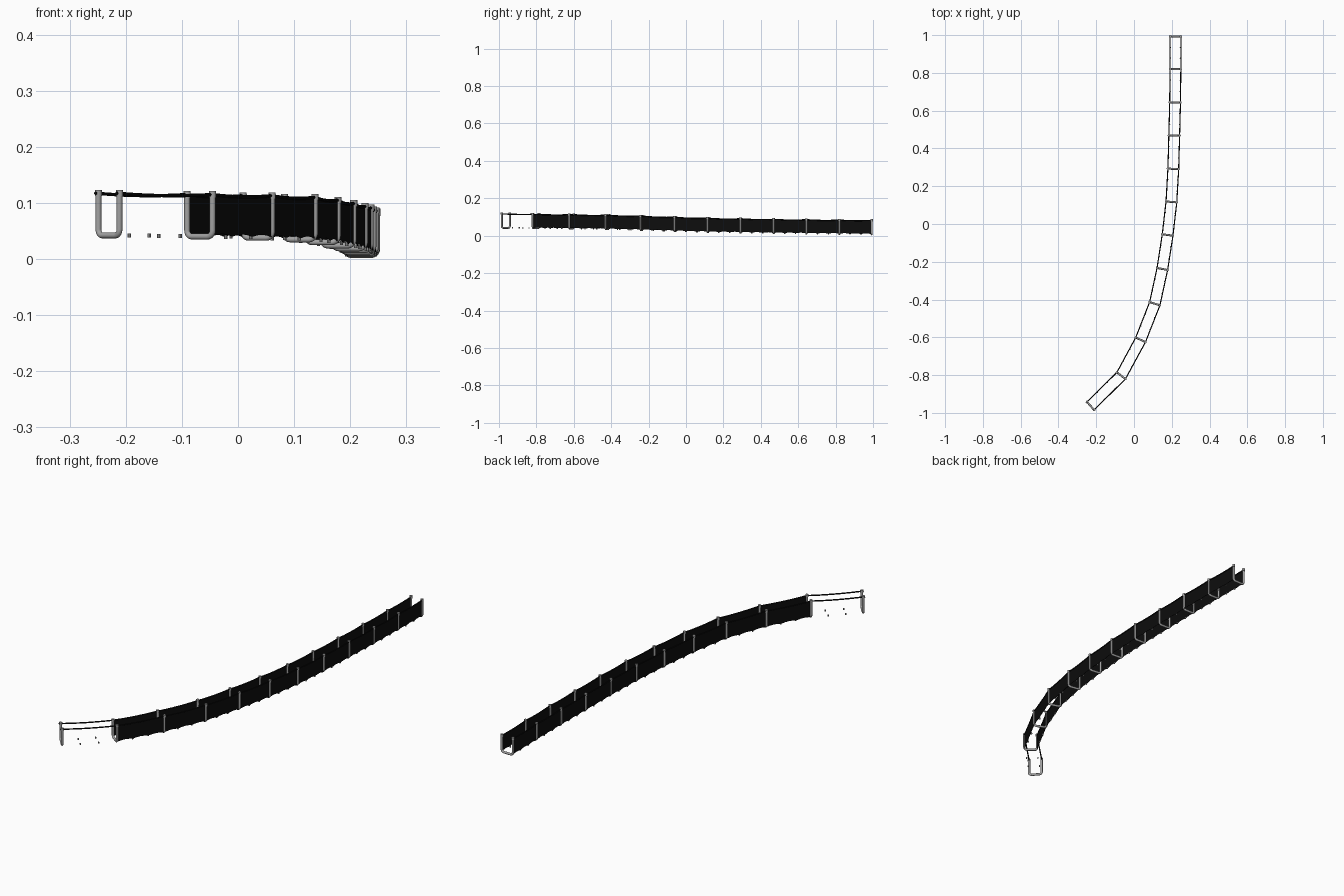
import bpy, bmesh, math
from mathutils import Vector

if "Cube" in bpy.data.objects:
    bpy.data.objects.remove(bpy.data.objects["Cube"])


def material(name, rgb):
    m = bpy.data.materials.new(name)
    m.diffuse_color = (*rgb, 1)
    m.use_nodes = True
    m.node_tree.nodes["Principled BSDF"].inputs["Base Color"].default_value = m.diffuse_color
    return m


STEEL = material("grey steel", (0.36, 0.36, 0.36))
BLACK = material("black net", (0.004, 0.004, 0.004))

# Walkway path: frame centre x, y and floor height z
PATH = [(-0.230, -0.963, .042), (-0.068, -0.803, .040), (.035, -.613, .038),
        (.110, -.422, .035), (.150, -.238, .030), (.178, -.058, .024),
        (.198, .117, .019), (.208, .292, .016), (.213, .469, .013),
        (.2175, .644, .011), (.2195, .820, .009), (.2195, .993, .007)]
C = [Vector(p) for p in PATH]
HALF, HEIGHT, R = 0.0285, 0.078, 0.0053
ROPE_H = 0.075


def side_dir(i):
    """Horizontal direction across the walkway at frame i."""
    if i == 0:
        return Vector((.66, -.75, 0)).normalized()
    if i == len(C) - 1:
        return Vector((1, 0, 0))
    t = C[i + 1] - C[i - 1]
    return Vector((t.y, -t.x, 0)).normalized()


S = [side_dir(i) for i in range(len(C))]
UP = Vector((0, 0, 1))


def finish(bm, name, mat, smooth=True):
    me = bpy.data.meshes.new(name)
    bm.normal_update()
    bm.to_mesh(me)
    bm.free()
    me.materials.append(mat)
    ob = bpy.data.objects.new(name, me)
    bpy.context.collection.objects.link(ob)
    if smooth:
        bpy.ops.object.select_all(action='DESELECT')
        ob.select_set(True)
        bpy.context.view_layer.objects.active = ob
        bpy.ops.object.shade_smooth_by_angle(angle=math.radians(40))
    return ob


def tube(bm, pts, r, n=10):
    """Sweep a round section along a list of points."""
    rings = []
    ref = None
    for k, p in enumerate(pts):
        t = (pts[min(k + 1, len(pts) - 1)] - pts[max(k - 1, 0)]).normalized()
        if ref is None:
            ref = t.orthogonal()
        a = (ref - t * ref.dot(t)).normalized()
        ref = a
        b = t.cross(a)
        rings.append([bm.verts.new(p + (a * math.cos(q) + b * math.sin(q)) * r)
                      for q in (2 * math.pi * j / n for j in range(n))])
    for A, B in zip(rings, rings[1:]):
        for j in range(n):
            bm.faces.new((A[j], A[(j + 1) % n], B[(j + 1) % n], B[j]))
    bm.faces.new(rings[0][::-1])
    bm.faces.new(rings[-1])


# U-shaped tube frames with rounded lower corners and rope caps
CORNER = 0.011
for i, (c, s) in enumerate(zip(C, S)):
    bm = bmesh.new()
    prof = [(-HALF, HEIGHT)]
    for cx, a0 in ((-HALF + CORNER, 180), (HALF - CORNER, 270)):
        for k in range(6):
            a = math.radians(a0 + 18 * k)
            prof.append((cx + CORNER * math.cos(a), CORNER + CORNER * math.sin(a)))
    prof.append((HALF, HEIGHT))
    tube(bm, [c + s * x + UP * z for x, z in prof], R, 12)
    for sg in (-1, 1):
        base = c + s * (sg * HALF)
        tube(bm, [base + UP * (HEIGHT - .008), base + UP * (HEIGHT + .003)], R * 1.25, 12)
    finish(bm, f"u_frame_{i + 1}", STEEL)


def rail_point(i, f, sg, h):
    a = C[i] + S[i] * (sg * HALF)
    b = C[i + 1] + S[i + 1] * (sg * HALF)
    return a.lerp(b, f) + UP * h


SAG, N = 0.003, 8
for sg, label in ((-1, "left"), (1, "right")):
    # Top rope, sagging a little between frames
    bm = bmesh.new()
    pts = []
    for i in range(len(C) - 1):
        for k in range(N):
            f = k / N
            pts.append(rail_point(i, f, sg, ROPE_H - SAG * 4 * f * (1 - f)))
    pts.append(rail_point(len(C) - 2, 1, sg, ROPE_H))
    pts.insert(0, pts[0] + (pts[0] - pts[1]).normalized() * 0.008)
    tube(bm, pts, 0.003, 8)
    finish(bm, f"{label}_rope", BLACK)

    # Side net from the second frame on, held down at the clips
    bm = bmesh.new()
    M = 12
    for i in range(1, len(C) - 1):
        cols = []
        for k in range(M + 1):
            f = k / M
            low = 0.001 + 0.004 * abs(math.sin(3 * math.pi * f))
            cols.append((bm.verts.new(rail_point(i, f, sg, low)),
                         bm.verts.new(rail_point(i, f, sg, ROPE_H - SAG * 4 * f * (1 - f)))))
        for (a, b), (d, e) in zip(cols, cols[1:]):
            bm.faces.new((a, d, e, b))
    bmesh.ops.remove_doubles(bm, verts=bm.verts, dist=1e-5)
    net = finish(bm, f"{label}_net", BLACK, False)
    mod = net.modifiers.new("thickness", 'SOLIDIFY')
    mod.thickness = 0.001
    mod.offset = 0

    # Small floor clips, two in each bay
    bm = bmesh.new()
    for i in range(len(C) - 1):
        for f in (1 / 3, 2 / 3):
            p = rail_point(i, f, sg, -0.003)
            p -= S[i].lerp(S[i + 1], f) * (sg * 0.003)
            tube(bm, [p, p + UP * 0.007], 0.003, 8)
    finish(bm, f"{label}_clips", STEEL)
